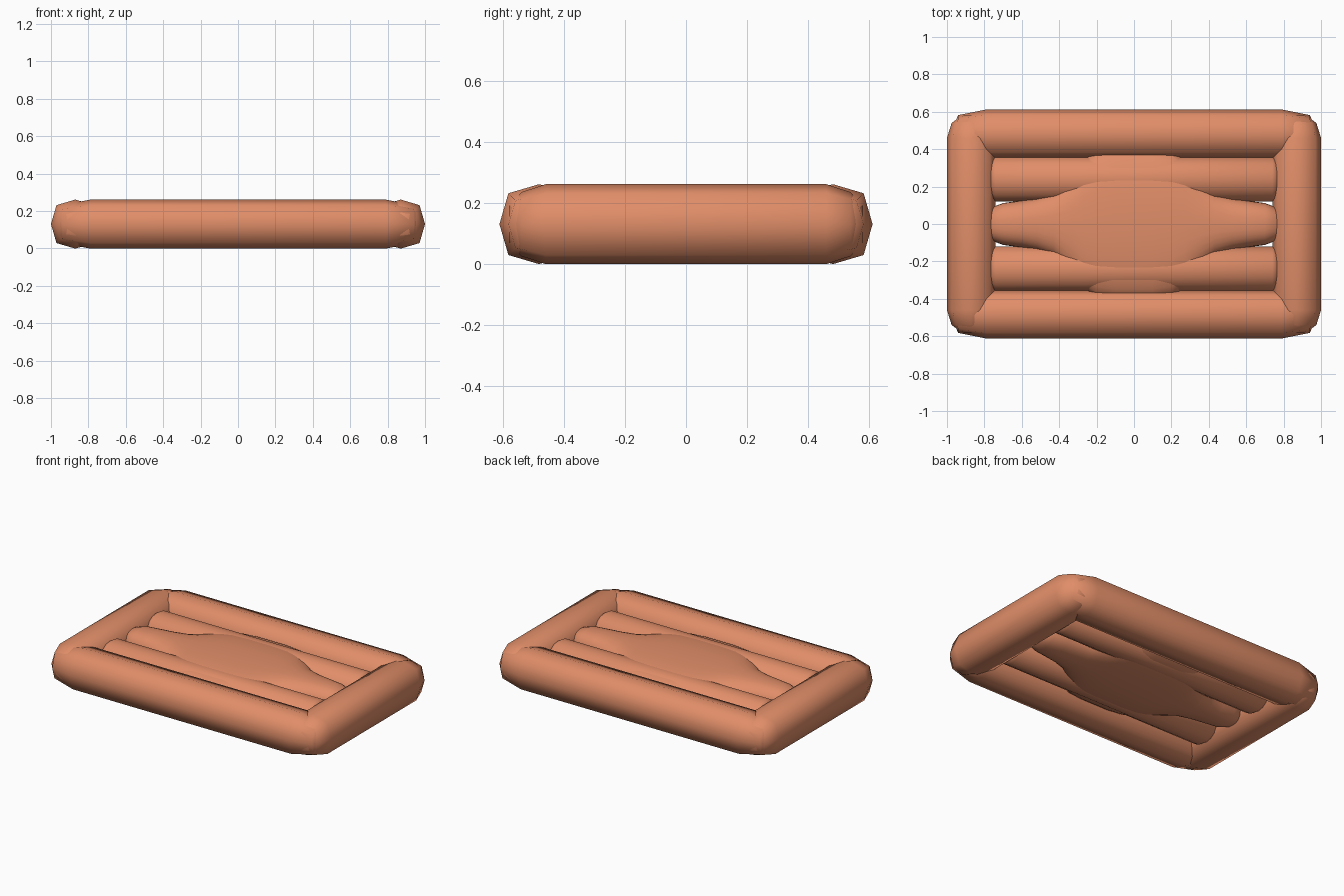
import bpy, bmesh, math

if "Cube" in bpy.data.objects:
    bpy.data.objects.remove(bpy.data.objects["Cube"])

MID = 0.13  # height of the raft's middle plane

mat = bpy.data.materials.new("coral_vinyl")
mat.diffuse_color = (0.75, 0.27, 0.14, 1)
mat.use_nodes = True
mat.node_tree.nodes["Principled BSDF"].inputs["Base Color"].default_value = mat.diffuse_color


def loft(name, stations, sides, power, axis="x", offset=0.0):
    """Closed tube through (position, half width, half height) stations."""
    bm = bmesh.new()
    rings = []
    for pos, w, h in stations:
        ring = []
        for i in range(sides):
            a = 2 * math.pi * i / sides
            c, s = math.cos(a), math.sin(a)
            u = offset + w * math.copysign(abs(c) ** (2 / power), c)
            z = MID + h * math.copysign(abs(s) ** (2 / power), s)
            ring.append(bm.verts.new((pos, u, z) if axis == "x" else (u, pos, z)))
        rings.append(ring)
    for a, b in zip(rings, rings[1:]):
        for i in range(sides):
            j = (i + 1) % sides
            bm.faces.new((a[i], a[j], b[j], b[i]))
    bm.faces.new(rings[0])
    bm.faces.new(rings[-1])
    bmesh.ops.recalc_face_normals(bm, faces=bm.faces)
    me = bpy.data.meshes.new(name)
    bm.to_mesh(me)
    bm.free()
    for p in me.polygons:
        p.use_smooth = True
    me.materials.append(mat)
    ob = bpy.data.objects.new(name, me)
    bpy.context.collection.objects.link(ob)
    return ob


def both_ends(half):
    """Mirror a list of stations running from the centre outwards."""
    return [(-p, w, h) for p, w, h in reversed(half)] + [s for s in half if s[0] > 0]


# outer frame: two long tubes and two short tubes with puckered ends
long_tube = both_ends([(0.79, 0.13, 0.131), (0.94, 0.10, 0.10), (0.965, 0.045, 0.045)])
short_tube = both_ends([(0.46, 0.13, 0.131), (0.54, 0.105, 0.105), (0.58, 0.05, 0.06)])
for side, sign in (("front", -1), ("back", 1)):
    loft(side + "_tube", long_tube, 8, 2.7, "x", sign * 0.482)
for side, sign in (("left", -1), ("right", 1)):
    loft(side + "_tube", short_tube, 8, 2.7, "y", sign * 0.87)

# inner mattress tubes on either side of the centre
inner = both_ends([(0.74, 0.12, 0.105), (0.77, 0.10, 0.085), (0.785, 0.05, 0.04)])
for side, sign in (("front", -1), ("back", 1)):
    loft(side + "_inner_tube", inner, 16, 2, "x", sign * 0.24)

# centre tube swelling into the wide pad
pad = both_ends([(0.0, 0.405, 0.118), (0.10, 0.405, 0.118), (0.20, 0.39, 0.117),
                 (0.27, 0.345, 0.115), (0.33, 0.27, 0.113), (0.43, 0.17, 0.11),
                 (0.52, 0.14, 0.107), (0.60, 0.125, 0.105), (0.70, 0.112, 0.10),
                 (0.77, 0.085, 0.08), (0.805, 0.035, 0.035)])
loft("centre_pad", pad, 32, 2.4)
